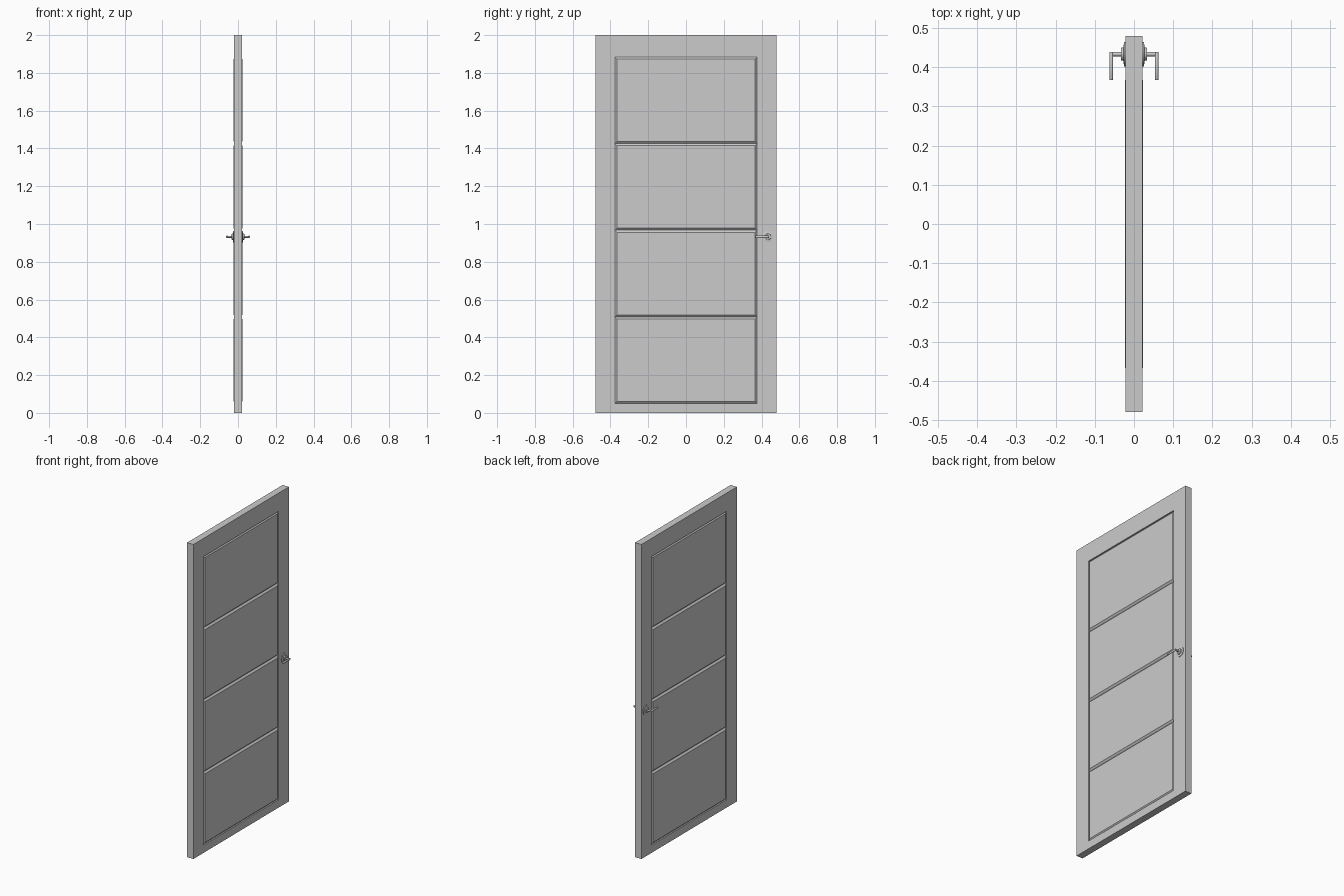
import bpy, bmesh, math
from mathutils import Vector

cube = bpy.data.objects.get("Cube")
if cube:
    bpy.data.objects.remove(cube, do_unlink=True)

GREY = bpy.data.materials.new("plain grey")
GREY.use_nodes = True
GREY.diffuse_color = (0.6, 0.6, 0.6, 1)
GREY.node_tree.nodes["Principled BSDF"].inputs["Base Color"].default_value = (0.6, 0.6, 0.6, 1)

HALF = 0.0222      # half thickness of the frame
FLOOR = 0.0135     # half thickness at the bottom of the recess
FACE = 0.0232      # outer face of the raised panels
CHAMFER = 0.011
OUTER = (0.48, 0.0, 2.0)          # half width, bottom, top
OPENING = (0.377, 0.05, 1.884)


def rectangle(size, x):
    w, low, high = size
    return [Vector((x, y, z)) for y, z in ((-w, low), (w, low), (w, high), (-w, high))]


def circle(centre, radius, x, count=32):
    return [Vector((x, centre[0] + radius * math.cos(a), centre[1] + radius * math.sin(a)))
            for a in (2 * math.pi * i / count for i in range(count))]


def loft(name, rings, smooth=False):
    """Join a row of rings into one closed body."""
    bm = bmesh.new()
    loops = [[bm.verts.new(p) for p in ring] for ring in rings]
    n = len(loops[0])
    for a, b in zip(loops, loops[1:]):
        for i in range(n):
            j = (i + 1) % n
            bm.faces.new((a[i], a[j], b[j], b[i]))
    bm.faces.new(loops[0])
    bm.faces.new(loops[-1])
    bmesh.ops.recalc_face_normals(bm, faces=bm.faces)
    mesh = bpy.data.meshes.new(name)
    bm.to_mesh(mesh)
    bm.free()
    mesh.materials.append(GREY)
    obj = bpy.data.objects.new(name, mesh)
    bpy.context.collection.objects.link(obj)
    if smooth:
        bpy.ops.object.select_all(action='DESELECT')
        obj.select_set(True)
        bpy.context.view_layer.objects.active = obj
        bpy.ops.object.shade_smooth_by_angle(angle=math.radians(40))
    return obj


# Frame with a recess on both faces
loft("door_frame", [rectangle(OPENING, FLOOR), rectangle(OPENING, HALF),
                    rectangle(OUTER, HALF), rectangle(OUTER, -HALF),
                    rectangle(OPENING, -HALF), rectangle(OPENING, -FLOOR)])

HANDLE = (0.4335, 0.932)
width, bottom, top = OPENING
step = (top - bottom) / 4

for side, label in ((1, "left"), (-1, "right")):
    # Raised panels with chamfered edges
    for k in range(4):
        low, high = bottom + k * step, bottom + (k + 1) * step
        loft(f"{label}_panel_{k + 1}", [
            rectangle((width, low, high), side * (FLOOR - 0.002)),
            rectangle((width, low, high), side * FLOOR),
            rectangle((width - CHAMFER, low + CHAMFER, high - CHAMFER), side * FACE)])

    # Round rose and stem
    profile = [(0.02, 0.031), (0.0255, 0.031), (0.027, 0.017), (0.033, 0.016),
               (0.0335, 0.0055), (0.058, 0.0055)]
    loft(f"{label}_handle_rose",
         [circle(HANDLE, r, side * x) for x, r in profile], smooth=True)

    # Lever with rounded edges, running towards the middle of the door
    rings = []
    for y, size in ((0.439, 0.8), (0.437, 1), (0.369, 1), (0.367, 0.8)):
        rings.append([Vector((side * (0.058 + 0.005 * size * math.cos(a)), y,
                              HANDLE[1] + 0.0065 * size * math.sin(a)))
                      for a in (2 * math.pi * i / 16 for i in range(16))])
    loft(f"{label}_handle_lever", rings, smooth=True)
